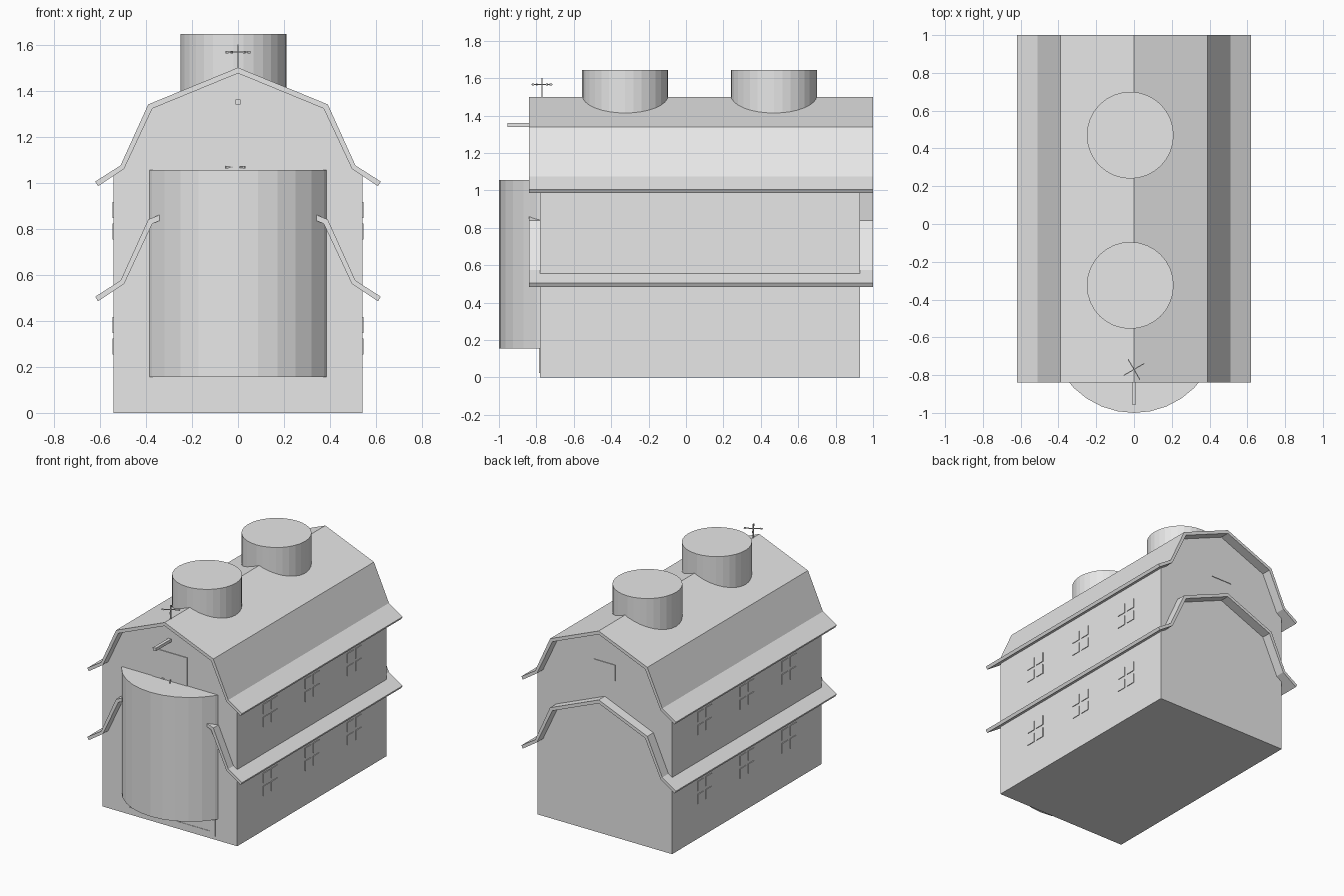
import bpy
import bmesh
from math import radians
from mathutils import Matrix

cube = bpy.data.objects.get("Cube")
if cube:
    bpy.data.objects.remove(cube, do_unlink=True)

GREY = (0.8, 0.8, 0.8, 1.0)
grey = bpy.data.materials.new("plain_grey")
grey.use_nodes = True
grey.diffuse_color = GREY
grey.node_tree.nodes["Principled BSDF"].inputs["Base Color"].default_value = GREY


def finish(name, bm):
    bmesh.ops.recalc_face_normals(bm, faces=bm.faces[:])
    mesh = bpy.data.meshes.new(name)
    bm.to_mesh(mesh)
    bm.free()
    mesh.materials.append(grey)
    obj = bpy.data.objects.new(name, mesh)
    bpy.context.collection.objects.link(obj)
    return obj


def add_box(bm, centre, size, turn=0):
    m = (Matrix.Translation(centre) @ Matrix.Rotation(radians(turn), 4, 'Z')
         @ Matrix.Diagonal((*size, 1)))
    bmesh.ops.create_cube(bm, size=1, matrix=m)


def prism(name, profile, y0, y1):
    """Extrude an x-z outline along y."""
    bm = bmesh.new()
    face = bm.faces.new([bm.verts.new((x, y0, z)) for x, z in profile])
    new = bmesh.ops.extrude_face_region(bm, geom=[face])["geom"]
    verts = [v for v in new if isinstance(v, bmesh.types.BMVert)]
    bmesh.ops.translate(bm, verts=verts, vec=(0, y1 - y0, 0))
    return finish(name, bm)


def cylinder(name, centre, radius, z0, z1):
    bm = bmesh.new()
    bmesh.ops.create_cone(
        bm, cap_ends=True, segments=32, radius1=radius, radius2=radius,
        depth=z1 - z0, matrix=Matrix.Translation((*centre, (z0 + z1) / 2)))
    return finish(name, bm)


def mirrored(half):
    """Complete a half outline that starts on the ridge."""
    return [(-x, z) for x, z in reversed(half[1:])] + half


FRONT, BACK, WALL = -0.78, 0.93, 0.54

# Barn body with gambrel gables
gable = [(0, 1.485), (0.38, 1.33), (0.5, 1.065), (WALL, 1.035), (WALL, 0)]
prism("barn_body", mirrored(gable), FRONT, BACK)

# Two stacked gambrel roofs with flared eaves
outer = [(0, 1.5), (0.39, 1.34), (0.51, 1.075), (0.62, 1.005)]
inner = [(0, 1.475), (0.372, 1.322), (0.495, 1.06), (0.608, 0.985)]
for name, drop in (("upper_roof", 0), ("lower_roof", 0.5)):
    outline = mirrored(outer) + mirrored(inner)[::-1]
    prism(name, [(x, z - drop) for x, z in outline], -0.84, 1.0)

# Round front tower and the two roof vents
cylinder("front_tower", (0, -0.55), 0.45, 0.155, 1.055)
for name, y in (("front_vent", -0.325), ("rear_vent", 0.47)):
    cylinder(name, (-0.02, y), 0.23, 1.35, 1.645)

# Four-pane windows in two rows on each side wall
for side, x in (("left", WALL), ("right", -WALL)):
    bm = bmesh.new()
    for row in (0.335, 0.835):
        for y in (-0.405, 0.075, 0.56):
            for dy in (-0.047, 0.047):
                for dz in (-0.047, 0.047):
                    add_box(bm, (x, y + dy, row + dz), (0.01, 0.07, 0.07))
    finish(side + "_windows", bm)

# Hatches and the main door
bm = bmesh.new()
add_box(bm, (0, FRONT, 1.13), (0.28, 0.01, 0.26))
finish("front_hatch", bm)
bm = bmesh.new()
add_box(bm, (0, BACK, 1.192), (0.17, 0.01, 0.115))
finish("rear_hatch", bm)
bm = bmesh.new()
add_box(bm, (0, FRONT, 0.31), (0.73, 0.006, 0.57))
for x in (-0.345, 0, 0.345):
    add_box(bm, (x, FRONT, 0.31), (0.04, 0.012, 0.57))
for z in (0.04, 0.58):
    add_box(bm, (0, FRONT, z), (0.73, 0.012, 0.03))
finish("barn_door", bm)

# Hoist beam above the front hatch
bm = bmesh.new()
add_box(bm, (0, -0.855, 1.35), (0.022, 0.2, 0.022))
finish("hoist_beam", bm)

# Weather vanes: rod, crossed arms and small end plates
for name, top in (("upper_vane", 1.6), ("lower_vane", 1.1)):
    bm = bmesh.new()
    add_box(bm, (0, -0.77, top - 0.06), (0.006, 0.006, 0.12))
    for turn in (30, 120):
        add_box(bm, (0, -0.77, top - 0.033), (0.125, 0.005, 0.005), turn)
        for end in (-0.055, 0.055):
            spot = Matrix.Rotation(radians(turn), 3, 'Z').col[0] * end
            add_box(bm, (spot.x, spot.y - 0.77, top - 0.033),
                    (0.012, 0.004, 0.012), turn)
    finish(name, bm)
